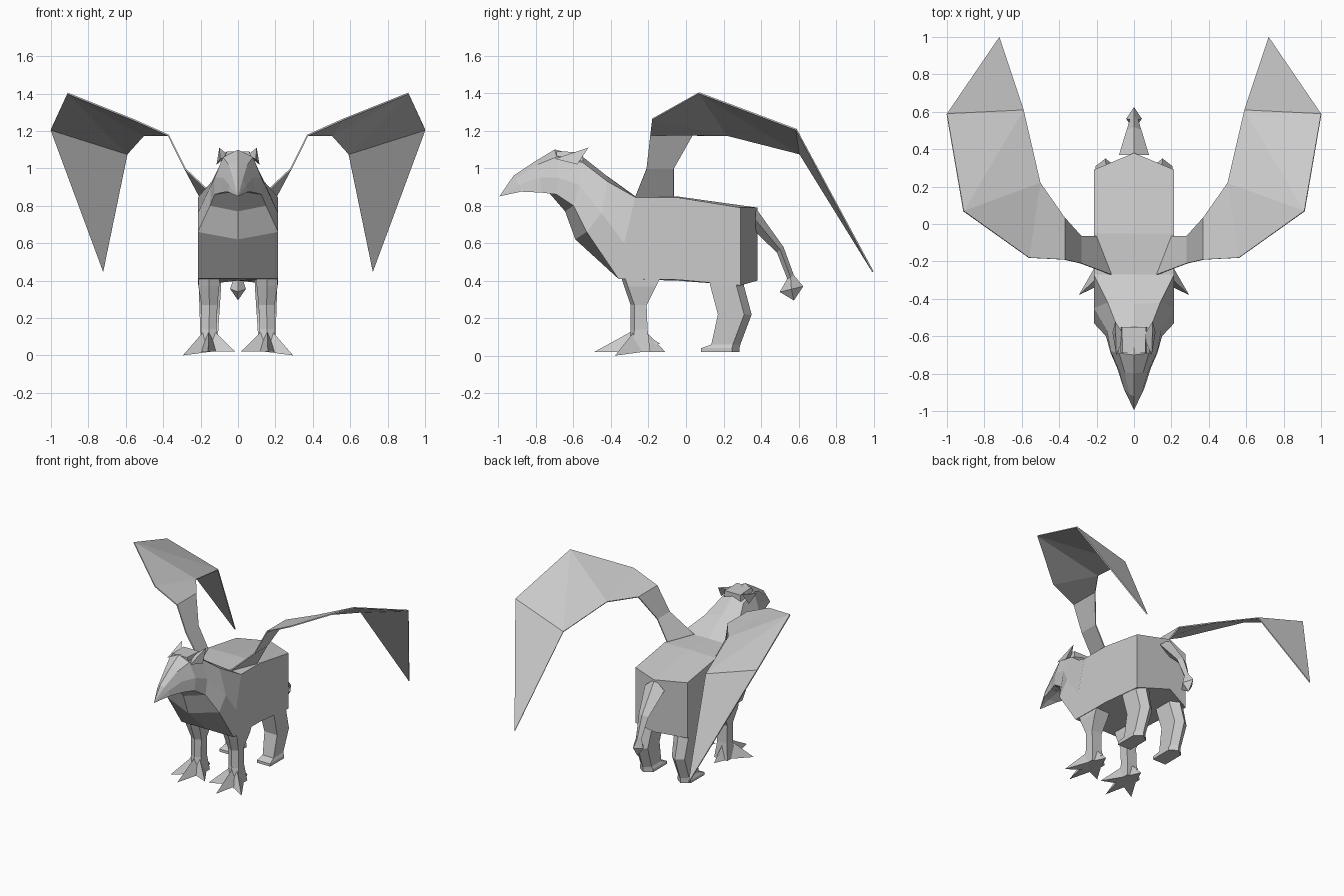
import bpy, bmesh, math
from mathutils import Vector

if "Cube" in bpy.data.objects:
    bpy.data.objects.remove(bpy.data.objects["Cube"])

grey = bpy.data.materials.new("stone grey")
grey.diffuse_color = (0.6, 0.6, 0.6, 1)
grey.use_nodes = True
grey.node_tree.nodes["Principled BSDF"].inputs["Base Color"].default_value = grey.diffuse_color


def finish(name, bm, mirror=False, closed=True):
    if closed:
        bmesh.ops.recalc_face_normals(bm, faces=bm.faces)
    me = bpy.data.meshes.new(name)
    bm.to_mesh(me)
    bm.free()
    me.materials.append(grey)
    ob = bpy.data.objects.new(name, me)
    bpy.context.collection.objects.link(ob)
    if mirror:
        m = ob.modifiers.new("mirror", 'MIRROR')
        m.use_mirror_merge = False
    return ob


def loft(name, rings, mirror=False, tip=None):
    """Skin a row of rings, closing the ends with a cap or a point."""
    bm = bmesh.new()
    loops = [[bm.verts.new(p) for p in r] for r in rings]
    n = len(loops[0])
    for a, b in zip(loops, loops[1:]):
        for i in range(n):
            j = (i + 1) % n
            bm.faces.new((a[i], a[j], b[j], b[i]))
    bm.faces.new(loops[0])
    if tip:
        t = bm.verts.new(tip)
        for i in range(n):
            bm.faces.new((loops[-1][i], loops[-1][(i + 1) % n], t))
    else:
        bm.faces.new(loops[-1])
    return finish(name, bm, mirror)


def whole(half):
    """Complete a half section whose first and last points lie on x = 0."""
    return half + [(-x, y, z) for x, y, z in half[-2:0:-1]]


def spike(bm, base, tip):
    vs = [bm.verts.new(p) for p in base]
    t = bm.verts.new(tip)
    bm.faces.new(vs)
    for i in range(len(vs)):
        bm.faces.new((vs[i], vs[(i + 1) % len(vs)], t))


# Body, neck, head and beak: half sections from belly to spine
W = 0.215
sections = [
    [(0, .38, .40), (W, .29, .375), (W, .29, .60), (W, .29, .79), (0, .38, .79)],
    [(0, -.04, .40), (W, -.04, .405), (W, -.04, .62), (W, -.05, .845), (0, -.05, .85)],
    [(0, -.36, .41), (W, -.36, .41), (W, -.33, .60), (W, -.27, .845), (0, -.27, .85)],
    [(0, -.59, .62), (W, -.53, .66), (W, -.45, .76), (.14, -.42, .93), (0, -.43, .965)],
    [(0, -.645, .77), (.15, -.60, .80), (.145, -.57, .91), (.09, -.55, 1.03), (0, -.55, 1.06)],
    [(0, -.74, .88), (.125, -.69, .86), (.125, -.68, .95), (.08, -.69, 1.06), (0, -.70, 1.10)],
    [(0, -.80, .90), (.09, -.77, .87), (.08, -.78, .95), (.05, -.79, 1.02), (0, -.80, 1.04)],
    [(0, -.90, .885), (.055, -.88, .875), (.045, -.89, .91), (.025, -.91, .94), (0, -.92, .96)],
]
loft("body_and_head", [whole(s) for s in sections], tip=(0, -.995, .85))

# Raised crown between the ears
loft("crown", [
    [(-.07, -.55, 1.02), (.07, -.55, 1.02), (.065, -.55, 1.085), (-.065, -.55, 1.085)],
    [(-.08, -.69, 1.04), (.08, -.69, 1.04), (.06, -.69, 1.09), (-.06, -.69, 1.09)]])

# Ears
bm = bmesh.new()
spike(bm, [(.05, -.60, 1.07), (.115, -.58, 1.02), (.095, -.70, 1.05)], (.10, -.52, 1.11))
finish("ears", bm, mirror=True)

# Tail with a tuft: top y, z / bottom y, z / half width
tail = [(.37, .79, .37, .66, .08), (.52, .58, .485, .55, .04), (.575, .43, .54, .41, .022),
        (.625, .37, .50, .34, .042)]
loft("tail", [[(0, a, b), (w, (a + c) / 2, (b + d) / 2), (0, c, d),
               (-w, (a + c) / 2, (b + d) / 2)] for a, b, c, d, w in tail],
     tip=(0, .575, .295))

# Hind legs: height, front y, rear y, inner x, outer x
hind = [(.42, .12, .31, .09, .21), (.37, .13, .31, .09, .21), (.22, .17, .35, .10, .205),
        (.06, .135, .29, .11, .20), (.04, .08, .285, .10, .21), (.02, .08, .285, .10, .21)]
loft("hind_legs", [[(i, f, z), (o, f, z), (o, r - .04, z), ((i + o) / 2, r, z),
                    (i, r - .04, z)] for z, f, r, i, o in hind], mirror=True)

# Front legs
fore = [(.43, -.35, -.13, .10, .212), (.37, -.33, -.16, .10, .212), (.27, -.295, -.21, .11, .195),
        (.14, -.295, -.205, .115, .195), (.02, -.31, -.19, .10, .21)]
loft("front_legs", [[(i, f + .02, z), ((i + o) / 2, f, z), (o, f + .02, z), (o, r, z),
                     (i, r, z)] for z, f, r, i, o in fore], mirror=True)

# Clawed toes fanned round each front leg
bm = bmesh.new()
hub = Vector((.155, -.25, 0))
for tip in [(.16, -.49, .02), (.295, -.38, .0), (.015, -.37, .02), (.155, -.11, .02)]:
    d = Vector(tip) - hub
    d.z = 0
    d.normalize()
    side = Vector((-d.y, d.x, 0)) * .05
    root = hub + d * .03
    spike(bm, [root + side + Vector((0, 0, .02)), root - side + Vector((0, 0, .02)),
               root + Vector((0, 0, .135))], tip)
    # knuckle bulge on the toe
    k = hub + d * .11
    spike(bm, [root + side * .6 + Vector((0, 0, .03)), root - side * .6 + Vector((0, 0, .03)),
               root + Vector((0, 0, .12))], k + Vector((0, 0, .065)))
finish("front_toes", bm, mirror=True)

# Wings: leading and trailing edge points from root to outer joint, then the tip
lead = [(.12, -.27, .85), (.28, -.21, 1.0), (.37, -.19, 1.18), (.56, -.18, 1.265),
        (.91, .07, 1.405), (1.0, .59, 1.21)]
trail = [(.20, -.065, .85), (.28, -.065, 1.0), (.37, .035, 1.18), (.50, .22, 1.18),
         (.59, .61, 1.08)]
bm = bmesh.new()
a = [bm.verts.new(p) for p in lead]
b = [bm.verts.new(p) for p in trail]
for i in range(3):
    bm.faces.new((a[i], a[i + 1], b[i + 1], b[i]))
bm.faces.new((a[3], a[4], b[3]))
bm.faces.new((a[4], b[4], b[3]))
bm.faces.new((a[4], a[5], b[4]))
bm.faces.new((a[5], bm.verts.new((.72, 1.0, .45)), b[4]))
wing = finish("wings", bm, closed=False)
s = wing.modifiers.new("thickness", 'SOLIDIFY')
s.thickness = .008
wing.modifiers.new("mirror", 'MIRROR').use_mirror_merge = False
